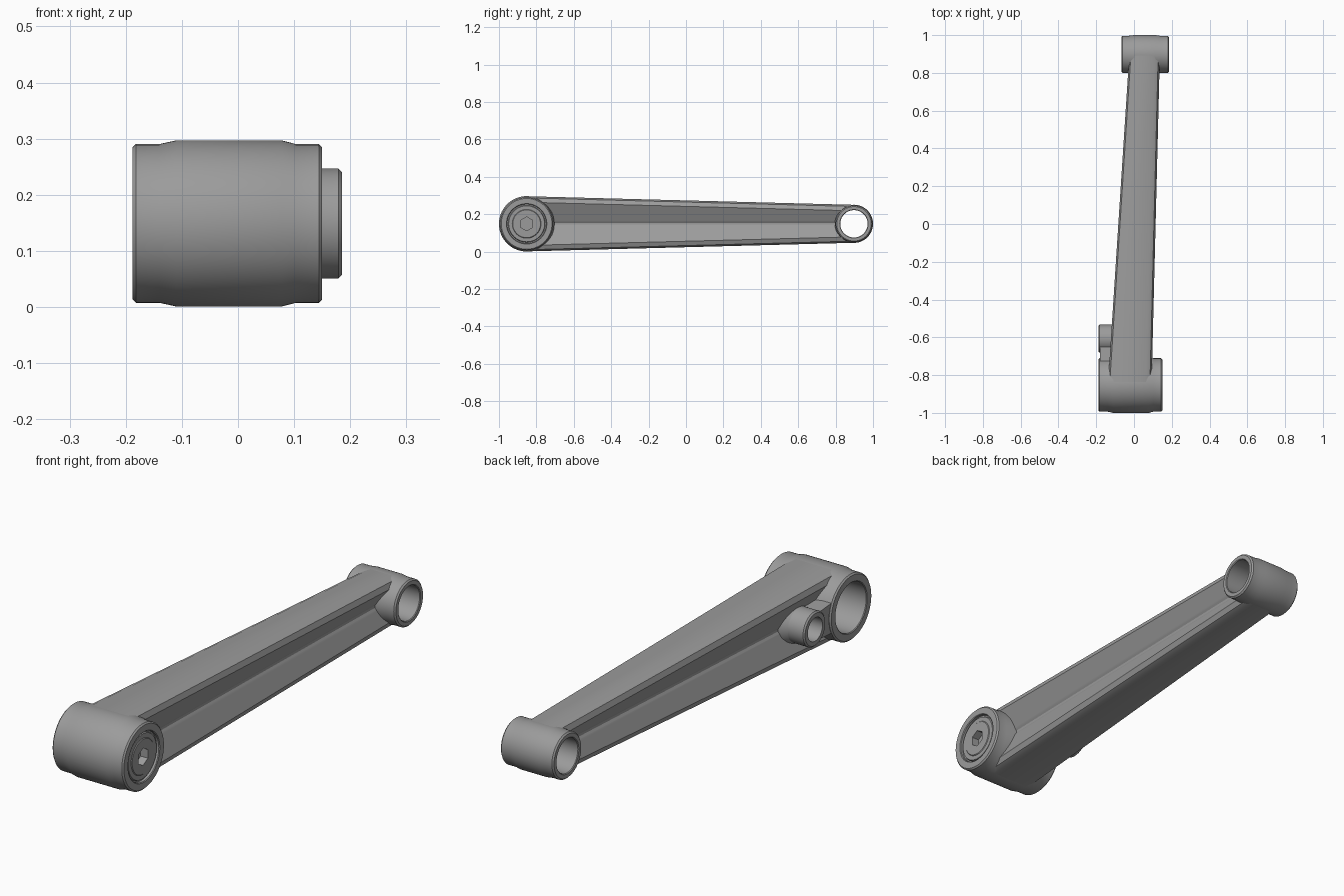
import bpy, bmesh, math

cube = bpy.data.objects.get("Cube")
if cube:
    bpy.data.objects.remove(cube)

metal = bpy.data.materials.new("grey metal")
metal.use_nodes = True
GREY = (0.33, 0.33, 0.33, 1)
metal.diffuse_color = GREY
metal.node_tree.nodes["Principled BSDF"].inputs["Base Color"].default_value = GREY

PIVOT, EYE, PIN, MID = -0.852, 0.898, -0.607, 0.149   # bore centres along y, and height
HUB_BORE, EYE_BORE, PIN_BORE = 0.105, 0.073, 0.05


def loft(name, rings, ring_shaped=False):
    """Solid through a row of equal-length point rings, capped or joined end to end."""
    bm = bmesh.new()
    rows = [[bm.verts.new(p) for p in ring] for ring in rings]
    n = len(rows[0])
    pairs = list(zip(rows, rows[1:]))
    if ring_shaped:
        pairs.append((rows[-1], rows[0]))
    else:
        bm.faces.new(rows[0])
        bm.faces.new(rows[-1])
    for a, b in pairs:
        for i in range(n):
            j = (i + 1) % n
            bm.faces.new((a[i], a[j], b[j], b[i]))
    bmesh.ops.recalc_face_normals(bm, faces=bm.faces)
    if bm.calc_volume(signed=True) < 0:
        bmesh.ops.reverse_faces(bm, faces=bm.faces)
    mesh = bpy.data.meshes.new(name)
    bm.to_mesh(mesh)
    bm.free()
    mesh.materials.append(metal)
    ob = bpy.data.objects.new(name, mesh)
    bpy.context.collection.objects.link(ob)
    return ob


def lathe(name, y, profile, sides=72, ring_shaped=False):
    """Turn (x, radius) points about an axis parallel to x."""
    angles = [2 * math.pi * i / sides for i in range(sides)]
    return loft(name, [[(x, y + r * math.sin(a), MID + r * math.cos(a)) for a in angles]
                       for x, r in profile], ring_shaped)


def drill(target, cutter):
    """Cut a solid out of the target with a hidden helper."""
    cutter.hide_render = True
    cutter.hide_set(True)
    mod = target.modifiers.new(cutter.name, "BOOLEAN")
    mod.operation, mod.object, mod.solver = "DIFFERENCE", cutter, "MANIFOLD"


def apply_drilling(target, cutters):
    for cutter in cutters:
        drill(target, cutter)
    bpy.context.view_layer.update()
    graph = bpy.context.evaluated_depsgraph_get()
    mesh = bpy.data.meshes.new_from_object(target.evaluated_get(graph))
    target.modifiers.clear()
    target.data = mesh


def arm_section(y, left, right, h):
    """Waisted section: rounded edges and a groove down each side."""
    mid, w = (left + right) / 2, (right - left) / 2
    side = [(w - 0.03, h), (w - 0.009, h - 0.009), (w, h - 0.032),
            (w - 0.036, 0.014), (w - 0.042, 0.005)]
    side += [(x, -z) for x, z in side[::-1]]
    outline = side + [(-x, z) for x, z in side[::-1]]
    return [(mid + x, y, MID + z) for x, z in outline]


def bulged(x0, x1, b0, b1, r, big, bore, c=0.006):
    """Tube profile with chamfered rims, thicker where the arm wraps it."""
    return [(x0, r - c), (x0 + c, r), (b0 - 0.03, r), (b0, big),
            (b1, big), (b1 + 0.025, r), (x1 - c, r), (x1, r - c),
            (x1, bore + 0.003), (x1 - 0.003, bore), (x0 + 0.003, bore), (x0, bore + 0.003)]


# Tapered arm
arm = loft("arm", [arm_section(PIVOT, -0.138, 0.093, 0.1475),
                   arm_section(EYE, -0.025, 0.137, 0.1015)])

# Hub, rear eye and small pin boss, all turned tubes
hub = lathe("hub", PIVOT, bulged(-0.188, 0.15, -0.11, 0.078, 0.1415, 0.148, HUB_BORE),
            ring_shaped=True)
eye = lathe("eye", EYE, bulged(-0.067, 0.185, 0.0, 0.115, 0.098, 0.102, EYE_BORE),
            ring_shaped=True)
pin_boss = lathe("pin_boss", PIN, [(-0.188, 0.068), (-0.182, 0.074), (-0.11, 0.074),
                                   (-0.085, 0.09), (-0.06, 0.09), (-0.06, PIN_BORE),
                                   (-0.188, PIN_BORE)], ring_shaped=True)

# Neck that ties the pin boss to the hub
neck = loft("neck", [[(x, y, MID + z) for y, z in
                      ((PIVOT, -0.075), (PIN, -0.055), (PIN, 0.055), (PIVOT, 0.075))]
                     for x in (-0.181, -0.07)])

# Bores through the arm and neck
hub_bore = lathe("hub_bore_cutter", PIVOT, [(-0.3, HUB_BORE + 0.001), (0.3, HUB_BORE + 0.001)])
eye_bore = lathe("eye_bore_cutter", EYE, [(-0.3, EYE_BORE + 0.001), (0.3, EYE_BORE + 0.001)])
pin_bore = lathe("pin_bore_cutter", PIN, [(-0.3, PIN_BORE + 0.001), (-0.065, PIN_BORE + 0.001)])
apply_drilling(arm, [hub_bore, eye_bore, pin_bore])
apply_drilling(neck, [hub_bore, pin_bore])

# Plug with a hexagonal socket closing the hub
plug = lathe("hub_plug", PIVOT, [(0.06, 0.108), (0.136, 0.108), (0.136, 0.099), (0.143, 0.096),
                                 (0.143, 0.077), (0.146, 0.074)])
hex_socket = lathe("hex_socket_cutter", PIVOT, [(0.112, 0.037), (0.2, 0.037)], sides=6)
apply_drilling(plug, [hex_socket])

for cutter in (hub_bore, eye_bore, pin_bore, hex_socket):
    bpy.data.objects.remove(cutter)

# Smooth turned surfaces, crisp machined edges
for ob in (arm, hub, eye, pin_boss, neck, plug):
    bpy.ops.object.select_all(action="DESELECT")
    ob.select_set(True)
    bpy.context.view_layer.objects.active = ob
    bpy.ops.object.shade_smooth_by_angle(angle=math.radians(30))
